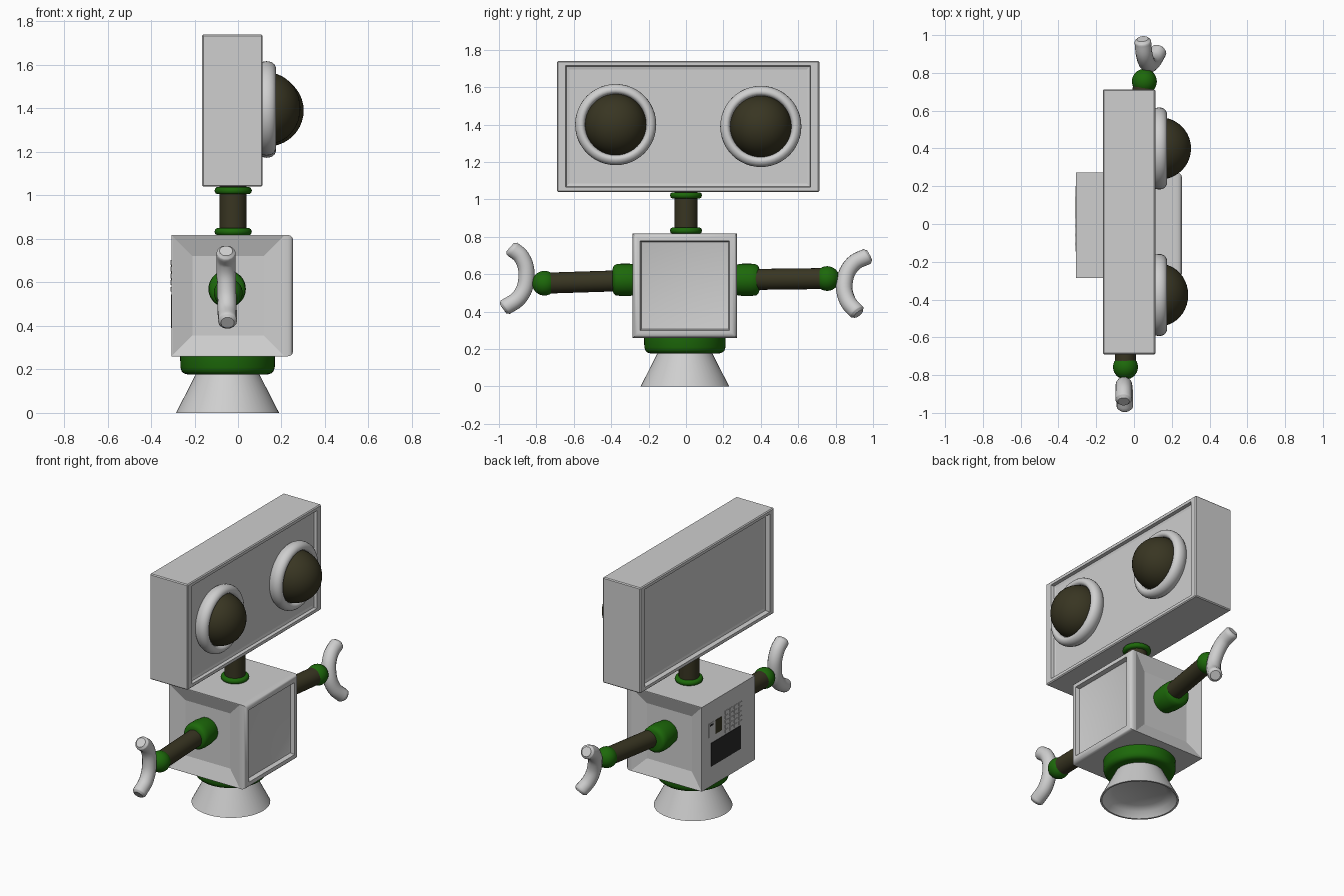
import bpy, bmesh, math
from mathutils import Vector

if "Cube" in bpy.data.objects:
    bpy.data.objects.remove(bpy.data.objects["Cube"])


def material(name, rgb):
    m = bpy.data.materials.new(name)
    m.diffuse_color = (*rgb, 1)
    m.use_nodes = True
    m.node_tree.nodes["Principled BSDF"].inputs["Base Color"].default_value = m.diffuse_color
    return m


GRAY = material("light gray", (0.62, 0.62, 0.62))
GREEN = material("green", (0.012, 0.14, 0.003))
OLIVE = material("dark olive", (0.04, 0.036, 0.016))
BLACK = material("charcoal", (0.022, 0.022, 0.022))


def activate(ob):
    bpy.ops.object.select_all(action='DESELECT')
    ob.select_set(True)
    bpy.context.view_layer.objects.active = ob


def finish(name, bm, mat, smooth=None):
    bmesh.ops.recalc_face_normals(bm, faces=bm.faces)
    me = bpy.data.meshes.new(name)
    bm.to_mesh(me)
    bm.free()
    me.materials.append(mat)
    ob = bpy.data.objects.new(name, me)
    bpy.context.collection.objects.link(ob)
    if smooth:
        activate(ob)
        bpy.ops.object.shade_smooth_by_angle(angle=math.radians(smooth))
    return ob


def box_bm(lo, hi):
    bm = bmesh.new()
    bmesh.ops.create_cube(bm, size=1)
    for v in bm.verts:
        v.co = [(a + b) / 2 + c * (b - a) for a, b, c in zip(lo, hi, v.co)]
    bm.normal_update()
    return bm


def box(name, lo, hi, mat):
    return finish(name, box_bm(lo, hi), mat)


def facing(bm, axis, sign):
    """The outermost face along an axis."""
    return max(bm.faces, key=lambda f: sign * f.calc_center_median()[axis])


def inset(bm, face, width, depth):
    bmesh.ops.inset_region(bm, faces=[face], thickness=width, depth=0, use_even_offset=True)
    if depth:
        bmesh.ops.translate(bm, verts=face.verts, vec=-face.normal * depth)
    bm.normal_update()


def lathe(name, profile, origin, axis, mat, n=40, angle=40):
    """Spin (radius, distance) points about an axis."""
    bm = bmesh.new()
    q = Vector(axis).to_track_quat('Z', 'Y')
    rings = []
    for r, t in profile:
        if r == 0:
            rings.append([bm.verts.new(Vector(origin) + q @ Vector((0, 0, t)))])
        else:
            rings.append([bm.verts.new(Vector(origin) + q @ Vector(
                (r * math.cos(math.tau * i / n), r * math.sin(math.tau * i / n), t)))
                for i in range(n)])
    for a, b in zip(rings, rings[1:]):
        for i in range(n):
            j = (i + 1) % n
            vs = [a[i % len(a)], a[j % len(a)], b[j % len(b)], b[i % len(b)]]
            bm.faces.new(list(dict.fromkeys(vs)))
    return finish(name, bm, mat, angle)


def ball(name, r, origin, mat):
    prof = [(r * math.sin(math.pi * i / 16) if 0 < i < 16 else 0, -r * math.cos(math.pi * i / 16))
            for i in range(17)]
    return lathe(name, prof, origin, (0, 0, 1), mat, 32)


def tube(name, pts, r, mat):
    """Round tube through a smooth path, with softened ends."""
    pts = [Vector(p) for p in pts]
    first = pts[0] + (pts[1] - pts[0]).normalized() * 0.014
    last = pts[-1] + (pts[-2] - pts[-1]).normalized() * 0.014
    pts = [pts[0], first] + pts[1:-1] + [last, pts[-1]]
    cu = bpy.data.curves.new(name, 'CURVE')
    cu.dimensions = '3D'
    cu.bevel_depth, cu.bevel_resolution, cu.use_fill_caps = r, 5, True
    cu.resolution_u = 6
    sp = cu.splines.new('BEZIER')
    sp.bezier_points.add(len(pts) - 1)
    for p, co in zip(sp.bezier_points, pts):
        p.co = co
        p.handle_left_type = p.handle_right_type = 'AUTO'
    sp.bezier_points[0].radius = sp.bezier_points[-1].radius = 0.7
    ob = bpy.data.objects.new(name, cu)
    bpy.context.collection.objects.link(ob)
    activate(ob)
    bpy.ops.object.convert(target='MESH')
    ob = bpy.context.view_layer.objects.active
    ob.data.materials.clear()
    ob.data.materials.append(mat)
    bpy.ops.object.shade_smooth_by_angle(angle=math.radians(60))


# Head: softened box with recessed front and back panels
bm = box_bm((-0.165, -0.69, 1.04), (0.113, 0.713, 1.74))
bmesh.ops.bevel(bm, geom=list(bm.edges), offset=0.006, segments=1, affect='EDGES')
bm.normal_update()
for s, depth in ((1, 0.02), (-1, 0.03)):
    f = facing(bm, 0, s)
    inset(bm, f, 0.019, 0)
    mid = f.calc_center_median().y
    for v in f.verts:
        v.co.y = mid + (v.co.y - mid) * 0.968
    inset(bm, f, 0.004, depth)
    inset(bm, f, 0.016, 0.004)
finish("head", bm, GRAY)

# Eyes: rounded rim and domed lens
for side, y, z, tip in (("right", -0.376, 1.40, 0.287), ("left", 0.40, 1.39, 0.302)):
    rim = [(0.19, -0.03), (0.206, -0.012), (0.214, 0.003), (0.217, 0.02), (0.216, 0.034),
           (0.211, 0.048), (0.202, 0.058), (0.19, 0.064),
           (0.178, 0.064), (0.168, 0.055), (0.163, 0.04), (0.16, 0.0)]
    lathe(side + "_eye_rim", rim, (0.11, y, z), (1, 0, 0), GRAY, 48, 50)
    d = tip - 0.135
    lens = [(0.165, -0.04)] + [(0.165 * math.cos(i * math.pi / 20), d * math.sin(i * math.pi / 20))
                               for i in range(10)] + [(0, d)]
    lathe(side + "_eye_lens", lens, (0.135, y, z), (1, 0, 0), OLIVE, 40)

# Neck with collars
lathe("neck", [(0.062, 0.81), (0.062, 1.05)], (-0.022, 0, 0), (0, 0, 1), OLIVE)
for name, z in (("lower_collar", 0.833), ("upper_collar", 1.022)):
    prof = [(0, -0.016), (0.075, -0.016), (0.082, -0.011), (0.086, 0), (0.082, 0.011),
            (0.075, 0.016), (0, 0.016)]
    lathe(name, prof, (-0.022, 0, z), (0, 0, 1), GREEN)

# Body: box with shallow sloped recesses on the arm sides
bm = box_bm((-0.306, -0.285, 0.26), (0.215, 0.272, 0.818))
for s in (1, -1):
    f = facing(bm, 1, s)
    inset(bm, f, 0.004, 0)
    inset(bm, f, 0.092, 0.033)
finish("body", bm, GRAY)

# Chest frame: rounded front edge around a sunken panel
bm = box_bm((0.2145, -0.285, 0.26), (0.254, 0.272, 0.818))
f = facing(bm, 0, 1)
bmesh.ops.bevel(bm, geom=list(f.edges), offset=0.025, segments=3, profile=0.5, affect='EDGES')
bm.normal_update()
f = facing(bm, 0, 1)
inset(bm, f, 0.015, 0)
inset(bm, f, 0.006, 0.028)
inset(bm, f, 0.012, 0.004)
finish("chest_frame", bm, GRAY, 35)

# Control panel on the back: screen, switches and keypad
X = -0.306


def plate(name, y0, y1, z0, z1, mat, t=0.003):
    box(name, (X - t, y0, z0), (X + 0.002, y1, z1), mat)


plate("screen", -0.135, 0.176, 0.39, 0.545, BLACK)
plate("switch_plate", 0.145, 0.20, 0.59, 0.68, GRAY)
plate("switch_slot", 0.155, 0.19, 0.66, 0.672, BLACK, 0.004)
plate("dark_window", 0.065, 0.13, 0.59, 0.68, OLIVE)
for row in range(5):
    for col in range(4):
        y, z = 0.012 - col * 0.047, 0.568 + row * 0.031
        plate("key", y - 0.016, y + 0.016, z - 0.011, z + 0.011, GRAY, 0.004)

# Waist ring and hollow conical foot
C = (-0.048, -0.006, 0)
lathe("waist_ring", [(0, 0.177), (0.185, 0.177), (0.2, 0.181), (0.211, 0.191), (0.217, 0.21),
                     (0.218, 0.262), (0, 0.262)], C, (0, 0, 1), GREEN, 48)
lathe("foot", [(0.145, 0.18), (0.237, 0.0), (0.226, 0.0), (0.2, 0.035), (0.16, 0.055), (0, 0.06)],
      C, (0, 0, 1), GRAY, 48, 50)

# Arms: shoulder, rod, wrist and curved claw
arms = (
    ("right", (-0.05, -0.2, 0.57), -1, (-0.045, -0.757, 0.552),
     [(-0.055, -0.94, 0.745), (-0.055, -0.878, 0.69), (-0.053, -0.853, 0.585),
      (-0.05, -0.888, 0.48), (-0.048, -0.978, 0.415)]),
    ("left", (-0.03, 0.2, 0.57), 1, (0.055, 0.755, 0.577),
     [(0.045, 0.98, 0.702), (0.055, 0.893, 0.655), (0.075, 0.848, 0.56),
      (0.1, 0.863, 0.46), (0.135, 0.922, 0.388)]),
)
for side, sh, s, wrist, claw in arms:
    lathe(side + "_shoulder", [(0.07, 0), (0.08, 0.06), (0.086, 0.1), (0.086, 0.15), (0.083, 0.175),
                               (0.075, 0.186), (0.06, 0.192), (0, 0.192)],
          sh, (0, s, 0), GREEN, 40, 50)
    axis = Vector(wrist) - Vector(sh)
    lathe(side + "_arm", [(0.056, 0.15), (0.056, axis.length)], sh, axis, OLIVE)
    ball(side + "_wrist", 0.066, wrist, GREEN)
    tube(side + "_claw", claw, 0.044, GRAY)
